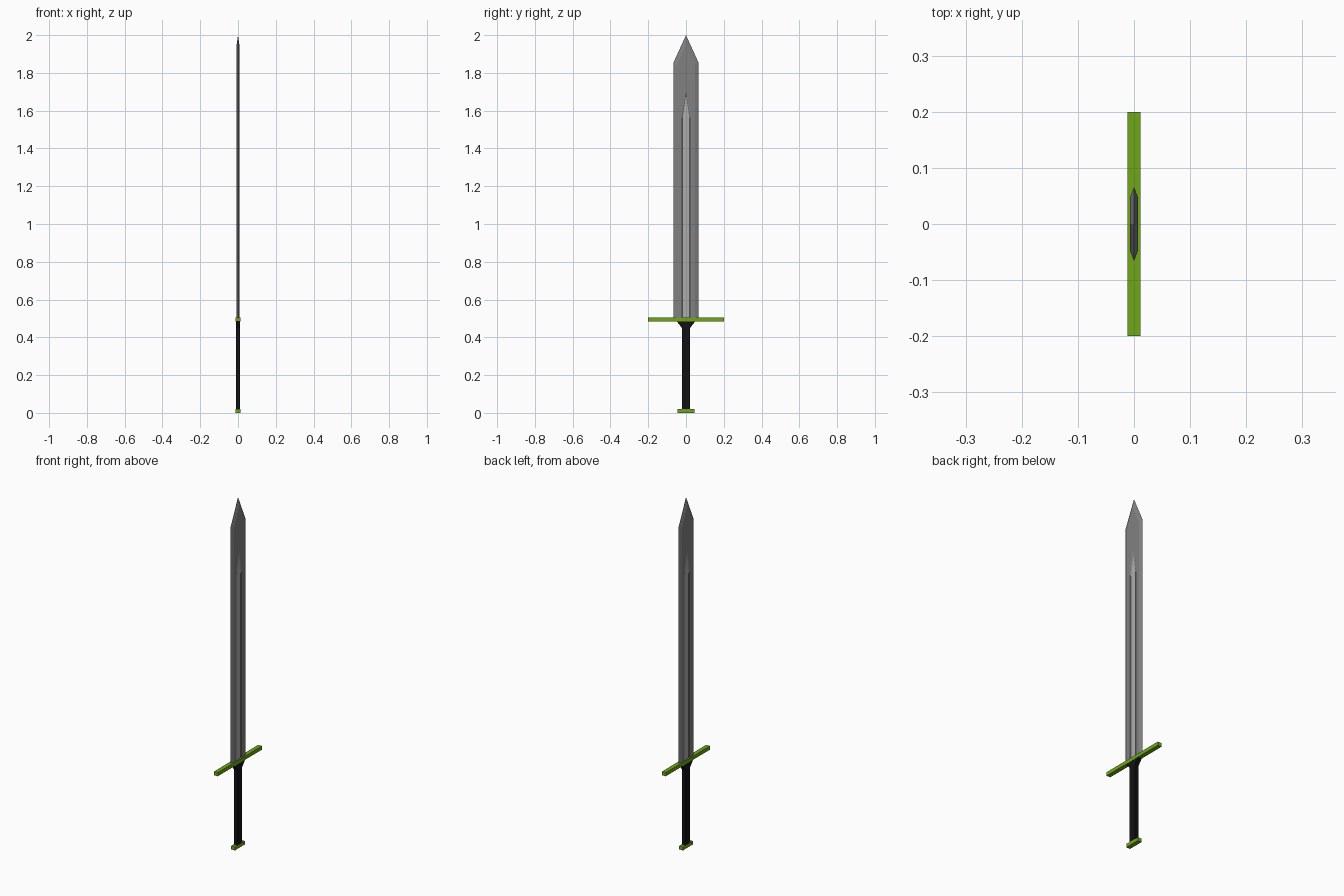
import bpy, bmesh

if "Cube" in bpy.data.objects:
    bpy.data.objects.remove(bpy.data.objects["Cube"])


def material(name, r, g, b):
    m = bpy.data.materials.new(name)
    m.diffuse_color = (r, g, b, 1)
    m.use_nodes = True
    m.node_tree.nodes["Principled BSDF"].inputs["Base Color"].default_value = m.diffuse_color
    return m


steel = material("dark_steel", 0.22, 0.22, 0.22)
bright = material("bright_steel", 0.42, 0.42, 0.42)
green = material("green", 0.16, 0.38, 0.01)
black = material("black", 0.006, 0.006, 0.006)


def finish(bm, name, mats):
    bmesh.ops.recalc_face_normals(bm, faces=bm.faces)
    me = bpy.data.meshes.new(name)
    bm.to_mesh(me)
    bm.free()
    ob = bpy.data.objects.new(name, me)
    bpy.context.collection.objects.link(ob)
    for m in mats:
        me.materials.append(m)
    return ob


def stack(name, sections, mat):
    """Rectangular sections (half x, half y, z) joined from bottom to top."""
    bm = bmesh.new()
    rings = [[bm.verts.new((sx * hx, sy * hy, z))
              for sx, sy in ((-1, -1), (1, -1), (1, 1), (-1, 1))]
             for hx, hy, z in sections]
    for a, b in zip(rings, rings[1:]):
        for i in range(4):
            j = (i + 1) % 4
            bm.faces.new((a[i], a[j], b[j], b[i]))
    bm.faces.new(rings[0])
    bm.faces.new(rings[-1])
    return finish(bm, name, [mat])


# Blade: one quarter as nested outlines (edge, bevel, groove rim, groove floor)
bm = bmesh.new()
outlines = [
    [(0, 0.066, 0.5), (0, 0.066, 1.855), (0, 0, 2.0)],
    [(0.007, 0.048, 0.5), (0.007, 0.048, 1.84), (0.007, 0, 1.95)],
    [(0.007, 0.022, 0.5), (0.007, 0.022, 1.57), (0.007, 0, 1.70)],
    [(0.004, 0.018, 0.5), (0.004, 0.018, 1.56), (0.004, 0, 1.68)],
]
rows = [[bm.verts.new(p) for p in line] for line in outlines]
for a, b in zip(rows, rows[1:]):
    for i in range(2):
        bm.faces.new((a[i], a[i + 1], b[i + 1], b[i]))
groove = bm.faces.new(rows[-1] + [bm.verts.new((0.004, 0, 0.5))])
groove.material_index = 1
blade = finish(bm, "blade", [steel, bright])
# Make sure the quarter faces outwards before mirroring
if blade.data.polygons[-1].normal.x < 0:
    blade.data.flip_normals()
mirror = blade.modifiers.new("mirror", 'MIRROR')
mirror.use_axis = (True, True, False)
mirror.merge_threshold = 0.0001

# Hilt
stack("guard", [(0.012, 0.2, 0.483), (0.012, 0.2, 0.504)], green)
stack("grip", [(0.011, 0.022, 0.02), (0.011, 0.022, 0.45),
               (0.011, 0.048, 0.483)], black)
stack("pommel", [(0.012, 0.045, 0.0), (0.012, 0.045, 0.02)], green)
